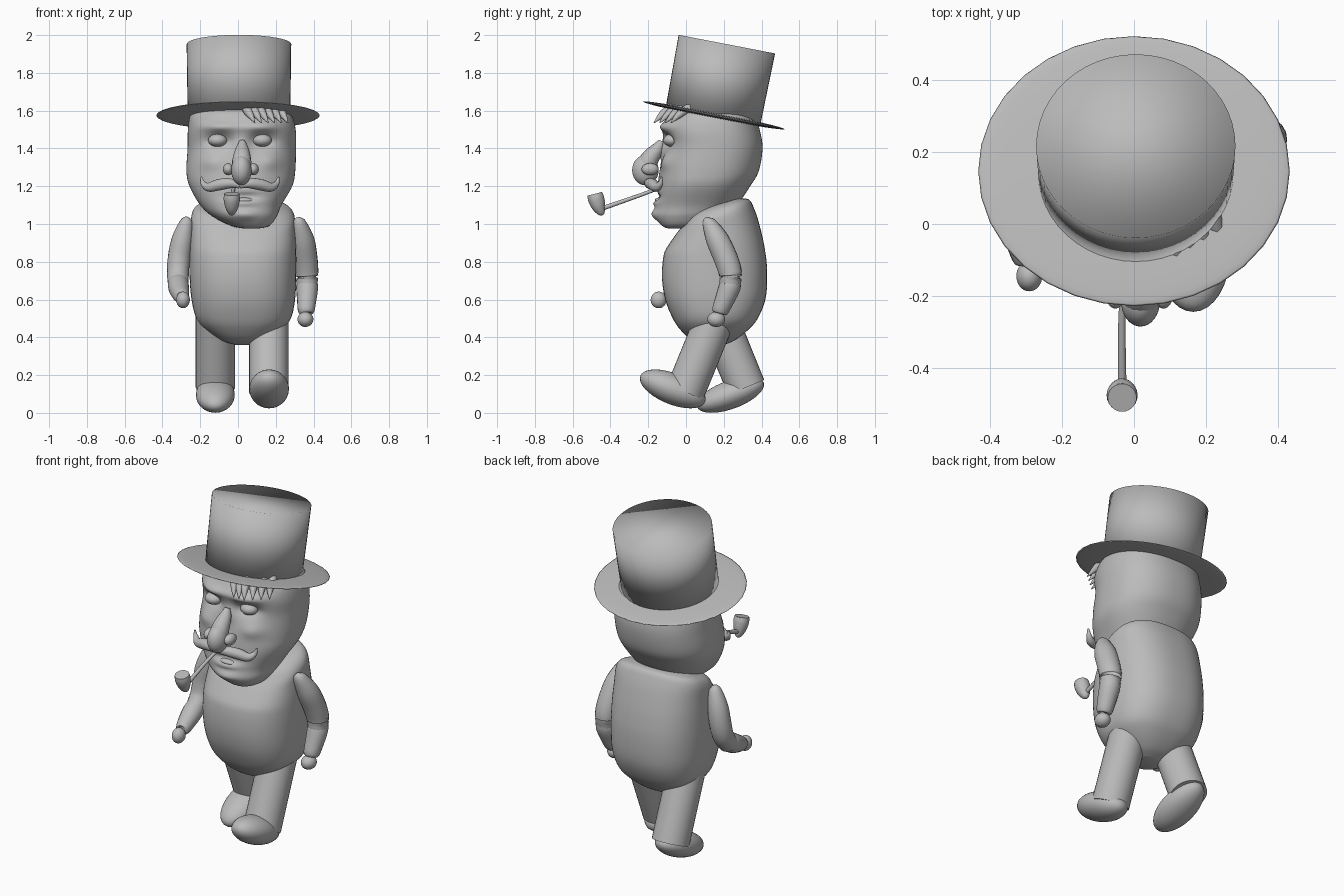
import bpy, bmesh, math
from mathutils import Vector, Matrix

GREY = bpy.data.materials.new("plain grey")
GREY.diffuse_color = (0.5, 0.5, 0.5, 1)


def finish(name, bm, angle=180):
    bmesh.ops.recalc_face_normals(bm, faces=bm.faces[:])
    me = bpy.data.meshes.new(name)
    bm.to_mesh(me)
    bm.free()
    me.materials.append(GREY)
    ob = bpy.data.objects.new(name, me)
    bpy.context.collection.objects.link(ob)
    bpy.ops.object.select_all(action='DESELECT')
    ob.select_set(True)
    bpy.context.view_layer.objects.active = ob
    bpy.ops.object.shade_smooth_by_angle(angle=math.radians(angle))
    return ob


def spline(rows, steps):
    """Catmull-Rom samples through rows of numbers."""
    out = []
    for i in range(len(rows) - 1):
        a, b, c, d = (rows[max(0, min(len(rows) - 1, i + k))] for k in (-1, 0, 1, 2))
        for s in range(steps):
            t = s / steps
            out.append([0.5 * (2 * q + (r - p) * t + (2 * p - 5 * q + 4 * r - u) * t * t
                        + (3 * q - p - 3 * r + u) * t ** 3) for p, q, r, u in zip(a, b, c, d)])
    return out + [list(rows[-1])]


def skin(rings):
    """Bridge rings of points and cap both ends."""
    bm = bmesh.new()
    vs = [[bm.verts.new(p) for p in r] for r in rings]
    n = len(vs[0])
    for a, b in zip(vs, vs[1:]):
        for k in range(n):
            bm.faces.new((a[k], a[(k + 1) % n], b[(k + 1) % n], b[k]))
    bm.faces.new(vs[0])
    bm.faces.new(vs[-1])
    return bm


def loft(rows, power, n=64, steps=6, warp=None):
    """Rows are z, centre x, half width, front y, back y."""
    rings = []
    for z, cx, hw, y0, y1 in spline(rows, steps):
        ring = []
        for k in range(n):
            a = 2 * math.pi * k / n
            c, s = math.cos(a), math.sin(a)
            p = Vector((cx + hw * math.copysign(abs(c) ** (2 / power), c),
                        (y0 + y1) / 2 + (y1 - y0) / 2 * math.copysign(abs(s) ** (2 / power), s), z))
            ring.append(warp(p, s) if warp else p)
        rings.append(ring)
    return skin(rings)


def tube(name, rows, n=16, steps=5):
    """Rows are x, y, z, radius."""
    pts = spline(rows, steps)
    rings = []
    for i, p in enumerate(pts):
        d = Vector(pts[min(i + 1, len(pts) - 1)][:3]) - Vector(pts[max(i - 1, 0)][:3])
        q = d.to_track_quat('Z', 'Y')
        rings.append([Vector(p[:3]) + q @ Vector((math.cos(a), math.sin(a), 0)) * max(p[3], 0.001)
                      for a in (2 * math.pi * k / n for k in range(n))])
    return finish(name, skin(rings), 60)


def ball(name, loc, size, tilt=0):
    bm = bmesh.new()
    bmesh.ops.create_uvsphere(bm, u_segments=32, v_segments=20, radius=1)
    bm.transform(Matrix.Translation(loc) @ Matrix.Rotation(math.radians(tilt), 4, 'X')
                 @ Matrix.Diagonal((*size, 1)))
    return finish(name, bm)


# Top hat, tilted back
ball("hat_brim", (0, 0.147, 1.575), (0.433, 0.382, 0.015), -11)
bm = bmesh.new()
bmesh.ops.create_cone(bm, cap_ends=True, segments=48, radius1=0.98, radius2=1, depth=1)
bm.transform(Matrix.Translation((0.005, 0.18, 1.763)) @ Matrix.Rotation(math.radians(-10.9), 4, 'X')
             @ Matrix.Diagonal((0.277, 0.26, 0.385, 1)))
finish("hat_crown", bm)

# Head, with bumps on the face: x, z, outward push, width, height
BUMPS = [(-0.1, 1.44, -0.04, 0.07, 0.035), (0.125, 1.44, -0.04, 0.07, 0.035),
         (-0.1, 1.515, 0.03, 0.09, 0.025), (0.125, 1.515, 0.03, 0.09, 0.025),
         (-0.14, 1.33, 0.02, 0.06, 0.04), (0.17, 1.33, 0.02, 0.06, 0.04),
         (0.02, 1.40, 0.03, 0.03, 0.05), (0.03, 1.145, -0.025, 0.08, 0.015),
         (0.03, 1.11, 0.015, 0.06, 0.015), (0.035, 1.05, 0.02, 0.07, 0.03)]


def face_bumps(p, s):
    if s < 0:
        p.y -= sum(h * math.exp(-((p.x - x) / w) ** 2 - ((p.z - z) / t) ** 2)
                   for x, z, h, w, t in BUMPS) * min(1, -2 * s)
    return p


HEAD = [(0.975, 0.07, 0.03, -0.09, 0.0), (0.99, 0.065, 0.10, -0.125, 0.10),
        (1.04, 0.035, 0.17, -0.16, 0.20), (1.10, 0.015, 0.215, -0.16, 0.27),
        (1.20, 0.015, 0.272, -0.15, 0.34), (1.28, 0.015, 0.288, -0.14, 0.385),
        (1.40, 0.02, 0.287, -0.115, 0.405), (1.50, 0.02, 0.285, -0.12, 0.39),
        (1.58, 0.015, 0.265, -0.09, 0.36), (1.63, 0.01, 0.20, -0.02, 0.28)]
finish("head", loft(HEAD, 2.3, 96, 8, face_bumps))

# Face parts
for x in (-0.108, 0.128):
    ball("eye", (x, -0.075, 1.443), (0.05, 0.045, 0.034))
ball("nose_tip", (0.018, -0.215, 1.285), (0.054, 0.07, 0.08))
tube("nose_bridge", [(0.022, -0.13, 1.44, 0.015), (0.022, -0.15, 1.40, 0.034),
                     (0.02, -0.195, 1.34, 0.05), (0.018, -0.215, 1.285, 0.05)])
for x in (-0.052, 0.082):
    ball("nostril", (x, -0.19, 1.29), (0.028, 0.045, 0.032))
for s in (-1, 1):
    tube("moustache_half", [(0.01, -0.20, 1.20, 0.012), (0.01 + s * 0.05, -0.195, 1.215, 0.026),
                            (0.01 + s * 0.11, -0.175, 1.208, 0.03), (0.01 + s * 0.165, -0.155, 1.195, 0.024),
                            (0.01 + s * 0.195, -0.135, 1.215, 0.014), (0.01 + s * 0.205, -0.13, 1.25, 0.004)])
ball("lower_lip", (0.03, -0.14, 1.125), (0.05, 0.025, 0.015))

# Hair strands under the brim
for k in range(6):
    x = 0.06 + 0.035 * k
    y = -0.12 + 0.03 * max(0, k - 2)
    tube("hair_strand", [(x - 0.02, y + 0.06, 1.62, 0.025), (x, y, 1.585, 0.022),
                         (x + 0.03, y - 0.05, 1.535, 0.002)], 8, 3)

# Pipe
tube("pipe_stem", [(-0.02, -0.13, 1.195, 0.009), (-0.033, -0.25, 1.15, 0.01),
                   (-0.033, -0.45, 1.08, 0.012)])
tube("pipe_bowl", [(-0.033, -0.443, 1.046, 0.004), (-0.033, -0.447, 1.056, 0.018),
                   (-0.033, -0.462, 1.09, 0.035), (-0.033, -0.475, 1.13, 0.043),
                   (-0.033, -0.483, 1.16, 0.04)], 24)
bowl = bpy.context.object
bm = bmesh.new()
bm.from_mesh(bowl.data)
rim = [max(bm.faces, key=lambda f: f.calc_center_median().z)]
bmesh.ops.inset_region(bm, faces=rim, thickness=0.012)
bmesh.ops.translate(bm, verts=rim[0].verts[:], vec=(0, 0.012, -0.04))
bm.to_mesh(bowl.data)
bm.free()

# Body, with the shoulder line rising to the back


def rise(p, s):
    t = max(0, min(1, (p.z - 0.85) / 0.2))
    p.z += t * 0.3 * (p.y - 0.16)
    return p


BODY = [(0.36, 0.035, 0.05, 0.10, 0.20), (0.385, 0.03, 0.12, 0.03, 0.26), (0.44, 0.03, 0.20, -0.03, 0.33),
        (0.50, 0.03, 0.25, -0.07, 0.38), (0.60, 0.028, 0.274, -0.11, 0.42),
        (0.72, 0.026, 0.282, -0.127, 0.43), (0.85, 0.026, 0.282, -0.115, 0.42),
        (0.97, 0.026, 0.277, -0.065, 0.385), (1.04, 0.026, 0.272, -0.02, 0.355),
        (1.08, 0.022, 0.245, 0.01, 0.33), (1.10, 0.022, 0.19, 0.05, 0.28)]
finish("body", loft(BODY, 2.5, 64, 6, rise))

# Arms and hands
tube("right_upper_arm", [(-0.262, 0.115, 1.035, 0.01), (-0.272, 0.115, 1.01, 0.035),
                         (-0.295, 0.12, 0.92, 0.056), (-0.312, 0.12, 0.82, 0.06),
                         (-0.318, 0.10, 0.74, 0.058), (-0.316, 0.05, 0.68, 0.055)])
tube("right_forearm", [(-0.317, 0.08, 0.71, 0.045), (-0.316, 0.03, 0.675, 0.056),
                       (-0.308, -0.04, 0.64, 0.05), (-0.298, -0.10, 0.615, 0.038), (-0.297, -0.11, 0.612, 0.02)])
ball("right_hand", (-0.291, -0.145, 0.598), (0.036, 0.042, 0.044))
tube("left_upper_arm", [(0.318, 0.115, 1.035, 0.01), (0.323, 0.12, 1.01, 0.035),
                        (0.343, 0.165, 0.92, 0.06), (0.357, 0.21, 0.82, 0.064),
                        (0.364, 0.235, 0.74, 0.062), (0.366, 0.233, 0.68, 0.056)])
tube("left_forearm", [(0.365, 0.237, 0.71, 0.05), (0.366, 0.232, 0.67, 0.058),
                      (0.364, 0.205, 0.60, 0.052), (0.36, 0.178, 0.535, 0.042), (0.36, 0.175, 0.525, 0.02)])
ball("left_hand", (0.357, 0.16, 0.495), (0.042, 0.047, 0.04))

# Legs in a walking pose, and feet
for side, x, top, bottom in (("left", 0.163, (0.175, 0.55), (-0.005, 0.11)),
                             ("right", -0.12, (0.15, 0.55), (0.318, 0.135))):
    tube(side + "_leg", [(x, *top, 0.104), (x, *bottom, 0.104)], 32, 2)
ball("left_foot", (0.165, -0.07, 0.127), (0.105, 0.185, 0.082), -22)
ball("right_foot", (-0.12, 0.235, 0.096), (0.103, 0.188, 0.075), 20)
